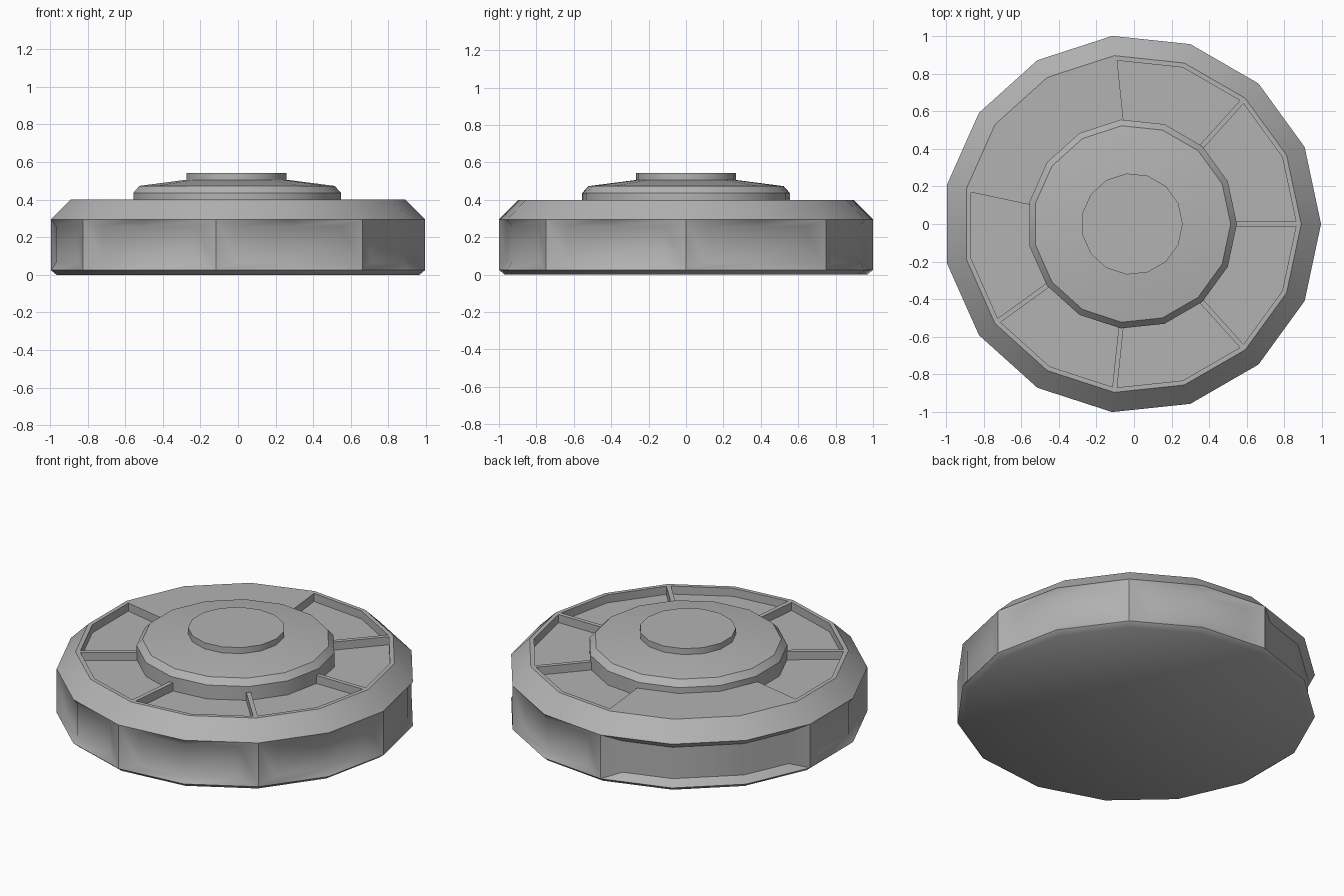
import bpy, bmesh
from math import sin, cos, radians, degrees, asin

if "Cube" in bpy.data.objects:
    bpy.data.objects.remove(bpy.data.objects["Cube"])

N, STEP = 15, 24
SHIFT = -0.011      # the odd-sided outline is centred by its bounds

grey = bpy.data.materials.new("dark_grey")
grey.diffuse_color = (0.45, 0.45, 0.45, 1)
grey.use_nodes = True
grey.node_tree.nodes["Principled BSDF"].inputs["Base Color"].default_value = grey.diffuse_color


def point(r, deg, z):
    """Point on the 15-sided outline whose corners have radius r."""
    t = deg % STEP
    d = r * cos(radians(STEP / 2)) / cos(radians(STEP / 2 - t))
    a = radians(deg)
    return (d * cos(a) + SHIFT, d * sin(a), z)


def ring(bm, r, z):
    return [bm.verts.new(point(r, STEP * i, z)) for i in range(N)]


def span(r, k, sides):
    return [r[(k + n) % N] for n in range(sides + 1)]


def row(bm, r, z, k, sides, off):
    """Points across a panel of some sides, ends pulled in by off degrees."""
    degs = [(k + n) * STEP for n in range(sides + 1)]
    degs[0] += off
    degs[-1] -= off
    return [bm.verts.new(point(r, d, z)) for d in degs]


def bridge(bm, a, b, sides=range(N)):
    for i in sides:
        j = (i + 1) % N
        bm.faces.new((a[i], a[j], b[j], b[i]))


def frame(bm, lo, hi, ilo, ihi):
    """Faces joining an outer panel border to an inner one."""
    outer = lo + hi[::-1]
    inner = ilo + ihi[::-1]
    for i in range(len(outer)):
        j = (i + 1) % len(outer)
        bm.faces.new((outer[i], outer[j], inner[j], inner[i]))


def fill(bm, lo, hi):
    for i in range(len(lo) - 1):
        bm.faces.new((lo[i], lo[i + 1], hi[i + 1], hi[i]))


def finish(bm, name):
    bmesh.ops.recalc_face_normals(bm, faces=bm.faces)
    me = bpy.data.meshes.new(name)
    bm.to_mesh(me)
    bm.free()
    me.materials.append(grey)
    ob = bpy.data.objects.new(name, me)
    bpy.context.collection.objects.link(ob)
    bpy.ops.object.select_all(action='DESELECT')
    ob.select_set(True)
    bpy.context.view_layer.objects.active = ob
    bpy.ops.object.shade_smooth_by_angle(angle=radians(40))


def lathe(name, profile):
    bm = bmesh.new()
    rings = [ring(bm, r, z) for r, z in profile]
    for a, b in zip(rings, rings[1:]):
        bridge(bm, a, b)
    bm.faces.new(rings[0])
    bm.faces.new(rings[-1])
    finish(bm, name)


# Body with chamfered rims
bm = bmesh.new()
base = ring(bm, 0.975, 0)
low = ring(bm, 1.0055, 0.025)
high = ring(bm, 1.0055, 0.295)
rim = ring(bm, 0.9, 0.4)
inner = ring(bm, 0.53, 0.4)
bm.faces.new(base)
bm.faces.new(inner)
bridge(bm, base, low)
bridge(bm, high, rim)

# Shallow grip recesses around the side; one is three sides wide
for k, sides, r in ((0, 2, 0.979), (2, 2, 0.979), (4, 3, 0.968), (7, 2, 0.979),
                    (9, 2, 0.979), (11, 2, 0.979), (13, 2, 0.979)):
    ilo = row(bm, r, 0.065, k, sides, 6.5)
    ihi = row(bm, r, 0.258, k, sides, 6.5)
    frame(bm, span(low, k, sides), span(high, k, sides), ilo, ihi)
    fill(bm, ilo, ihi)

# Six sunken pockets in the top, separated by thin ribs
R_IN, R_OUT, HALF, FLOOR = 0.545, 0.875, 0.013, 0.35
off_in, off_out = (degrees(asin(HALF / r)) for r in (R_IN, R_OUT))
for k in (0, 2, 7, 9, 11, 13):
    lo, hi = row(bm, R_IN, 0.4, k, 2, off_in), row(bm, R_OUT, 0.4, k, 2, off_out)
    flo = row(bm, R_IN, FLOOR, k, 2, off_in)
    fhi = row(bm, R_OUT, FLOOR, k, 2, off_out)
    frame(bm, span(inner, k, 2), span(rim, k, 2), lo, hi)
    frame(bm, lo, hi, flo, fhi)
    fill(bm, flo, fhi)
bridge(bm, inner, rim, [4, 5, 6])
finish(bm, "body")

# Raised hub and central button
lathe("hub", [(0.558, 0.345), (0.558, 0.436), (0.525, 0.473), (0.26, 0.507)])
lathe("button", [(0.27, 0.49), (0.27, 0.543)])
